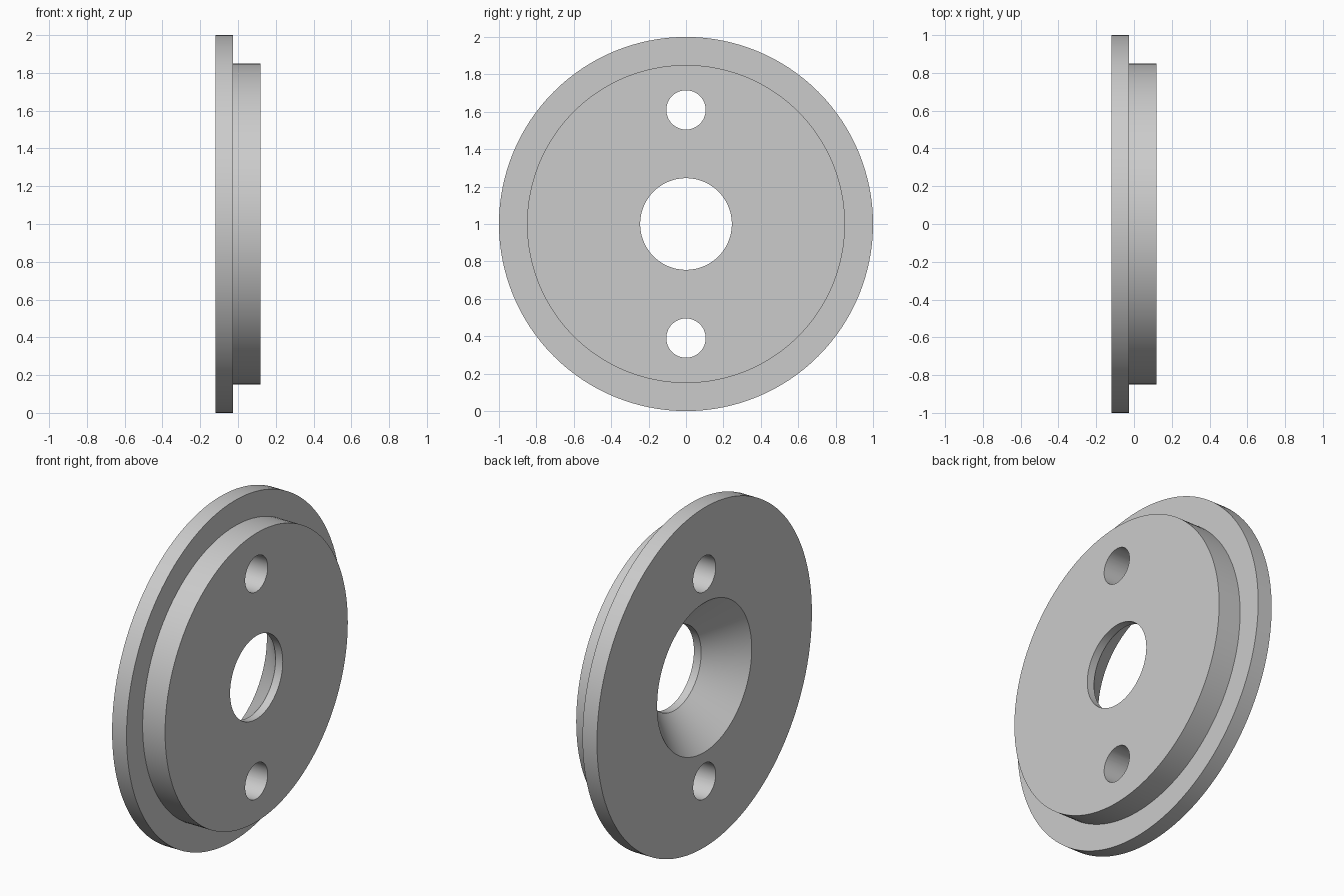
import bpy
import bmesh
from math import pi, radians
from mathutils import Matrix, Vector

SEGMENTS = 128
AXIS_HEIGHT = 1.0
HALF_THICK = 0.12

cube = bpy.data.objects.get("Cube")
if cube:
    bpy.data.objects.remove(cube, do_unlink=True)

grey = bpy.data.materials.new("light grey")
grey.use_nodes = True
colour = (0.6, 0.6, 0.6, 1)
grey.diffuse_color = colour
grey.node_tree.nodes["Principled BSDF"].inputs["Base Color"].default_value = colour


def add_object(name, bm):
    bmesh.ops.recalc_face_normals(bm, faces=bm.faces)
    mesh = bpy.data.meshes.new(name)
    bm.to_mesh(mesh)
    bm.free()
    mesh.materials.append(grey)
    obj = bpy.data.objects.new(name, mesh)
    bpy.context.collection.objects.link(obj)
    return obj


def lathe(name, profile):
    """Turn a closed (x, radius) profile around the x axis."""
    bm = bmesh.new()
    verts = [bm.verts.new((x, 0, r)) for x, r in profile]
    edges = [bm.edges.new((v, verts[(i + 1) % len(verts)])) for i, v in enumerate(verts)]
    bmesh.ops.spin(bm, geom=verts + edges, cent=(0, 0, 0), axis=(1, 0, 0),
                   angle=2 * pi, steps=SEGMENTS, use_merge=True)
    bmesh.ops.remove_doubles(bm, verts=bm.verts, dist=0.0001)
    bmesh.ops.translate(bm, verts=bm.verts, vec=(0, 0, AXIS_HEIGHT))
    return add_object(name, bm)


def hole_cutter(name, z, radius):
    bm = bmesh.new()
    place = Matrix.Translation(Vector((0, 0, z))) @ Matrix.Rotation(pi / 2, 4, "Y")
    bmesh.ops.create_cone(bm, cap_ends=True, segments=64, radius1=radius,
                          radius2=radius, depth=1, matrix=place)
    obj = add_object(name, bm)
    obj.hide_render = True
    return obj


# Flange, raised boss, short bore and countersink in one turned profile
disc = lathe("flanged_disc", [
    (-HALF_THICK, 0.44), (-HALF_THICK, 1.0), (-0.026, 1.0), (-0.026, 0.85),
    (HALF_THICK, 0.85), (HALF_THICK, 0.245), (0.073, 0.245),
])

# Pair of bolt holes above and below the bore
bpy.context.view_layer.objects.active = disc
for label, side in (("upper", 1), ("lower", -1)):
    cutter = hole_cutter(label + "_hole_cutter", AXIS_HEIGHT + side * 0.61, 0.105)
    cut = disc.modifiers.new(label + "_hole", "BOOLEAN")
    cut.operation = "DIFFERENCE"
    cut.solver = "EXACT"
    cut.object = cutter
    bpy.ops.object.modifier_apply(modifier=cut.name)
    bpy.data.objects.remove(cutter, do_unlink=True)

# Smooth round walls, crisp rims
bpy.ops.object.select_all(action="DESELECT")
disc.select_set(True)
bpy.context.view_layer.objects.active = disc
bpy.ops.object.shade_smooth_by_angle(angle=radians(30))
